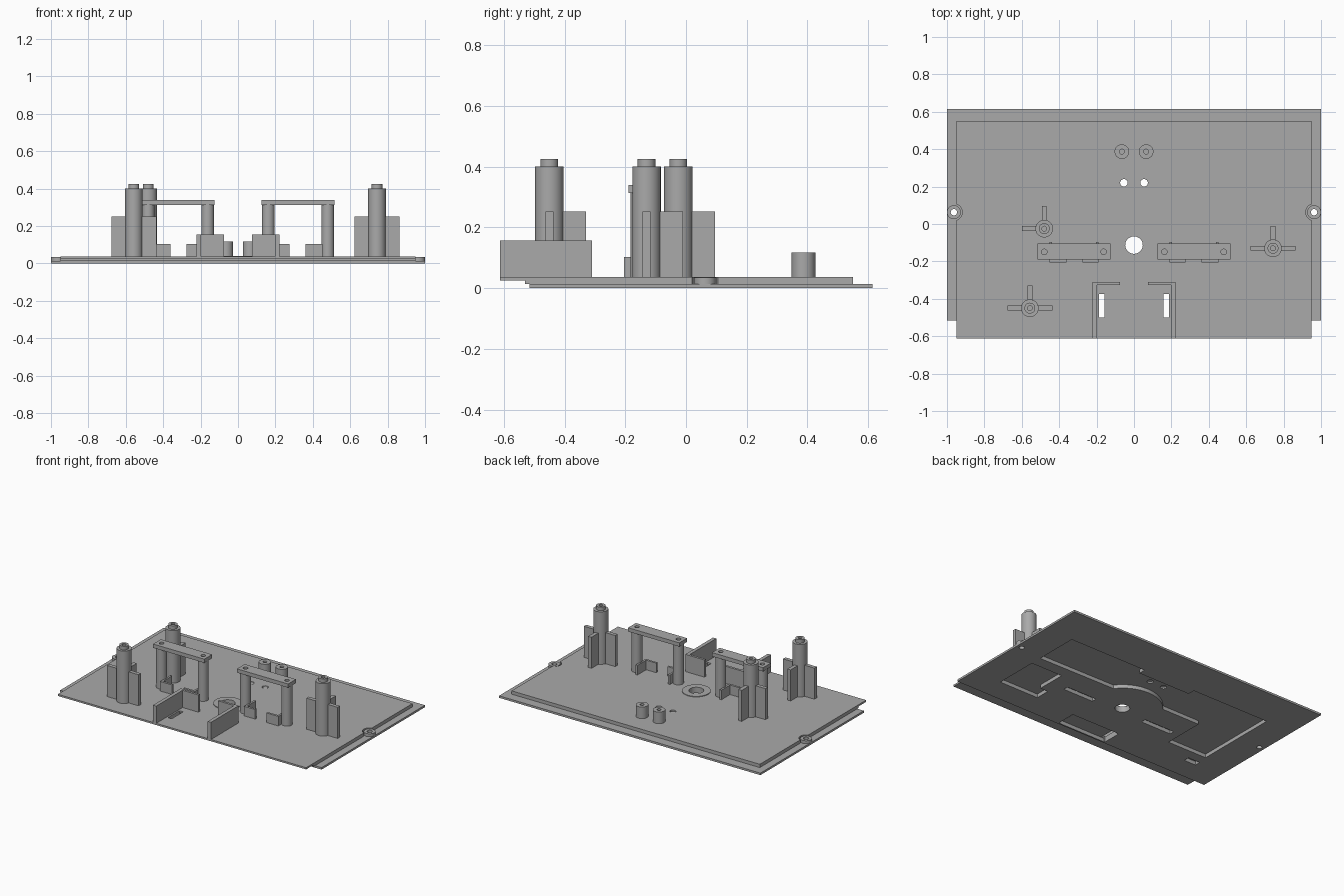
import bpy, bmesh, math

cube = bpy.data.objects.get("Cube")
if cube:
    bpy.data.objects.remove(cube, do_unlink=True)

grey = bpy.data.materials.new("plain grey")
grey.use_nodes = True
COLOR = (0.4, 0.4, 0.4, 1)
grey.diffuse_color = COLOR
grey.node_tree.nodes["Principled BSDF"].inputs["Base Color"].default_value = COLOR

TOP = 0.037     # upper face of the deck
SKIN = 0.025    # underside of the deck skin


def prism(name, points, z0, z1):
    """Extrude a closed outline between two heights."""
    bm = bmesh.new()
    face = bm.faces.new([bm.verts.new((x, y, z0)) for x, y in points])
    grown = bmesh.ops.extrude_face_region(bm, geom=[face])
    verts = [v for v in grown["geom"] if isinstance(v, bmesh.types.BMVert)]
    bmesh.ops.translate(bm, verts=verts, vec=(0, 0, z1 - z0))
    bmesh.ops.recalc_face_normals(bm, faces=bm.faces)
    mesh = bpy.data.meshes.new(name)
    bm.to_mesh(mesh)
    bm.free()
    mesh.materials.append(grey)
    obj = bpy.data.objects.new(name, mesh)
    bpy.context.collection.objects.link(obj)
    return obj


def box(name, x0, x1, y0, y1, z0, z1):
    x0, x1 = sorted((x0, x1))
    return prism(name, [(x0, y0), (x1, y0), (x1, y1), (x0, y1)], z0, z1)


def arc(cx, cy, r, start, end, n):
    steps = [math.radians(start + (end - start) * i / n) for i in range(n + 1)]
    return [(cx + r * math.cos(a), cy + r * math.sin(a)) for a in steps]


def disc(name, x, y, r, z0, z1, n=32):
    return prism(name, arc(x, y, r, 0, 360, n)[:-1], z0, z1)


def cut(obj, cutters):
    """Subtract the cutters, bake the result and remove them."""
    for c in cutters:
        mod = obj.modifiers.new("cut", "BOOLEAN")
        mod.operation, mod.solver, mod.object = "DIFFERENCE", "EXACT", c
    graph = bpy.context.evaluated_depsgraph_get()
    baked = bpy.data.meshes.new_from_object(obj.evaluated_get(graph))
    obj.modifiers.clear()
    obj.data = baked
    for c in cutters:
        bpy.data.objects.remove(c, do_unlink=True)
    return obj


def tube(name, x, y, r, hole, z0, z1):
    return cut(disc(name, x, y, r, z0, z1),
               [disc("cutter", x, y, hole, z0 - 0.05, z1 + 0.05, 20)])


def through_holes():
    cutters = [disc("cutter", 0, -0.113, 0.047, -0.1, 0.1)]
    for s in (-1, 1):
        cutters.append(disc("cutter", s * 0.054, 0.22, 0.02, -0.1, 0.1))
        cutters.append(box("cutter", s * 0.157, s * 0.186, -0.5, -0.375, -0.1, 0.1))
    return cutters


def ear_cutters(r):
    return [disc("cutter", s * 0.963, 0.063, r, -0.1, 0.1) for s in (-1, 1)]


def pockets():
    """Hollows open to the underside."""
    z = (-0.02, 0.03)
    outline = [(0.79, 0.34), (0.2, 0.34), (0.2, 0.29), (-0.2, 0.29),
               (-0.2, 0.34), (-0.79, 0.34), (-0.79, -0.25), (-0.49, -0.25),
               (-0.49, 0.04)] + arc(0, -0.11, 0.25, 143, 37, 16) + [(0.79, 0.035)]
    cutters = [prism("cutter", outline, *z),
               box("cutter", 0.55, 0.79, -0.35, -0.045, *z),
               box("cutter", 0.49, 0.56, -0.35, -0.25, *z),
               box("cutter", -0.8, -0.71, -0.36, -0.32, *z),
               box("cutter", -0.18, 0.18, -0.505, -0.37, *z)]
    for s in (-1, 1):
        cutters.append(box("cutter", s * 0.2, s * 0.43, -0.165, -0.13, *z))
    return cutters


# Base: wide lower plate, core and deck skin
lower = box("lower_plate", -1, 1, -0.515, 0.615, 0, 0.014)
cut(lower, pockets() + through_holes() + ear_cutters(0.017))
core = box("deck_core", -0.95, 0.95, -0.53, 0.55, 0.014, SKIN)
cut(core, pockets() + through_holes() + ear_cutters(0.045))
skin = box("deck_skin", -0.95, 0.95, -0.612, 0.55, SKIN, TOP)
cut(skin, through_holes() + ear_cutters(0.045))
tube("centre_ring", 0, -0.113, 0.09, 0.047, TOP, 0.041)


# Tall posts braced by wings
def post(name, x, y, sides):
    tube(name, x, y, 0.047, 0.013, TOP, 0.4)
    tube(name + "_tip", x, y, 0.029, 0.013, 0.4, 0.425)
    for s in sides:
        box(name + "_side_wing", x + s * 0.04, x + s * 0.12,
            y - 0.013, y + 0.013, TOP, 0.252)
    box(name + "_back_wing", x - 0.013, x + 0.013, y + 0.04, y + 0.12, TOP, 0.252)


post("right_back_post", -0.48, -0.025, (-1,))
post("right_front_post", -0.557, -0.45, (-1, 1))
post("left_post", 0.743, -0.13, (-1, 1))

for s, side in ((-1, "right"), (1, "left")):
    # Side ears and small bosses
    tube(side + "_ear", s * 0.963, 0.063, 0.037, 0.017, 0.014, 0.034)
    tube(side + "_boss", s * 0.065, 0.387, 0.039, 0.013, TOP, 0.117)

    # Bridge bar on two columns
    bar = box(side + "_bridge_bar", s * 0.125, s * 0.517, -0.19, -0.105, 0.313, 0.339)
    cut(bar, [disc("cutter", s * x, -0.149, 0.015, 0.3, 0.4, 20) for x in (0.162, 0.48)])
    for x in (0.162, 0.48):
        disc(side + "_bridge_column", s * x, -0.149, 0.034, TOP, 0.313)

    # Low angle brackets below the bridge
    for x0, x1, rib in ((0.19, 0.275, 0.19), (0.36, 0.452, 0.438)):
        box(side + "_bracket_face", s * x0, s * x1, -0.205, -0.19, TOP, 0.103)
        box(side + "_bracket_rib", s * rib, s * (rib + 0.014), -0.19, -0.095, TOP, 0.103)

    # Angled front walls
    wall = [(0.222, -0.612), (0.222, -0.309), (0.075, -0.309),
            (0.075, -0.325), (0.197, -0.325), (0.197, -0.612)]
    prism(side + "_front_wall", [(s * x, y) for x, y in wall], TOP, 0.156)

# Smooth the round walls, keep edges sharp
bpy.ops.object.select_all(action="DESELECT")
for obj in bpy.context.collection.objects:
    if obj.type == "MESH" and obj.data.materials and obj.data.materials[0] == grey:
        obj.select_set(True)
        bpy.context.view_layer.objects.active = obj
bpy.ops.object.shade_smooth_by_angle(angle=math.radians(30))
